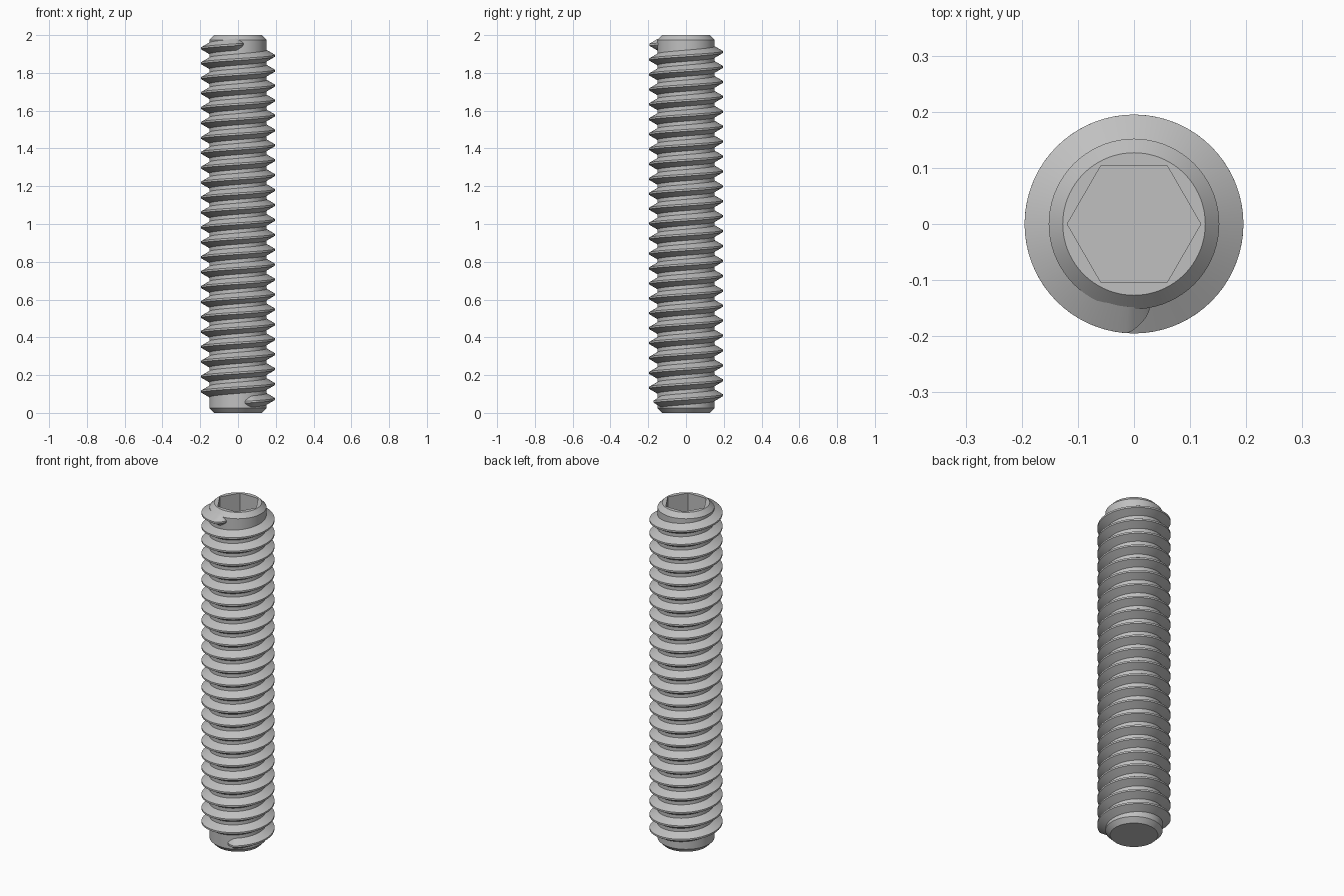
import bpy, bmesh
from math import sin, cos, pi, radians

if "Cube" in bpy.data.objects:
    bpy.data.objects.remove(bpy.data.objects["Cube"])

SIDES = 72
HEIGHT = 2.0
CORE_R, RIM_R, CREST_R = 0.152, 0.127, 0.195
CHAMFER = 0.026
PITCH = 0.079
HEX_R, HEX_DEPTH = 0.119, 0.25

steel = bpy.data.materials.new("steel_grey")
steel.use_nodes = True
GREY = (0.527, 0.527, 0.527, 1)
steel.diffuse_color = GREY
steel.node_tree.nodes["Principled BSDF"].inputs["Base Color"].default_value = GREY


def ring(bm, radius, z, sides):
    return [bm.verts.new((radius * cos(2 * pi * i / sides),
                          radius * sin(2 * pi * i / sides), z)) for i in range(sides)]


def skin(bm, a, b):
    """Join two equal closed rings with quads."""
    n = len(a)
    for i in range(n):
        j = (i + 1) % n
        bm.faces.new((a[i], a[j], b[j], b[i]))


def finish(bm, name):
    bmesh.ops.recalc_face_normals(bm, faces=bm.faces)
    mesh = bpy.data.meshes.new(name)
    bm.to_mesh(mesh)
    bm.free()
    mesh.materials.append(steel)
    obj = bpy.data.objects.new(name, mesh)
    bpy.context.collection.objects.link(obj)
    bpy.ops.object.select_all(action='DESELECT')
    obj.select_set(True)
    bpy.context.view_layer.objects.active = obj
    bpy.ops.object.shade_smooth_by_angle(angle=radians(25))
    return obj


# Chamfered core with a hexagonal socket in the top
bm = bmesh.new()
profile = [(RIM_R, 0), (CORE_R, CHAMFER), (CORE_R, HEIGHT - CHAMFER), (RIM_R, HEIGHT)]
rings = [ring(bm, r, z, SIDES) for r, z in profile]
for low, high in zip(rings, rings[1:]):
    skin(bm, low, high)
bm.faces.new(rings[0])
hex_top = ring(bm, HEX_R, HEIGHT, 6)
hex_floor = ring(bm, HEX_R, HEIGHT - HEX_DEPTH, 6)
skin(bm, hex_top, hex_floor)
bm.faces.new(hex_floor)
# Flat top rim, from the socket corners out to the chamfer
span = SIDES // 6
for k in range(6):
    a, b = hex_top[k], hex_top[(k + 1) % 6]
    arc = [rings[-1][(k * span + i) % SIDES] for i in range(span + 1)]
    bm.faces.new([a] + arc + [b])
finish(bm, "screw_core")

# Right-handed helical thread whose two ends run out into the core
bm = bmesh.new()
START, END = radians(284), radians(281) + 24 * 2 * pi
RUNOUT = radians(14)
Z_START = 0.057
FOOT_R = CORE_R - 0.004
CREST_HALF, SLOPE = 0.005, 0.577
steps = round((END - START) / (2 * pi) * SIDES)
angles = [START + (END - START) * i / steps for i in range(steps + 1)]
# Finer sections inside the run-outs
angles += [START + RUNOUT * i / 10 for i in range(1, 10)]
angles += [END - RUNOUT * i / 10 for i in range(1, 10)]
angles = sorted(set(round(a, 5) for a in angles))
previous = None
for angle in angles:
    t = min(1, (angle - START) / RUNOUT, (END - angle) / RUNOUT)
    crest = CORE_R - 0.002 + (CREST_R - CORE_R + 0.002) * max(0, t) ** 0.7
    foot_half = CREST_HALF + (crest - FOOT_R) * SLOPE
    z = Z_START + PITCH * (angle - START) / (2 * pi)
    section = [bm.verts.new((r * cos(angle), r * sin(angle), z + dz))
               for r, dz in ((FOOT_R, -foot_half), (crest, -CREST_HALF),
                             (crest, CREST_HALF), (FOOT_R, foot_half))]
    if previous:
        skin(bm, previous, section)
    else:
        bm.faces.new(section)
    previous = section
bm.faces.new(previous)
finish(bm, "helical_thread")
